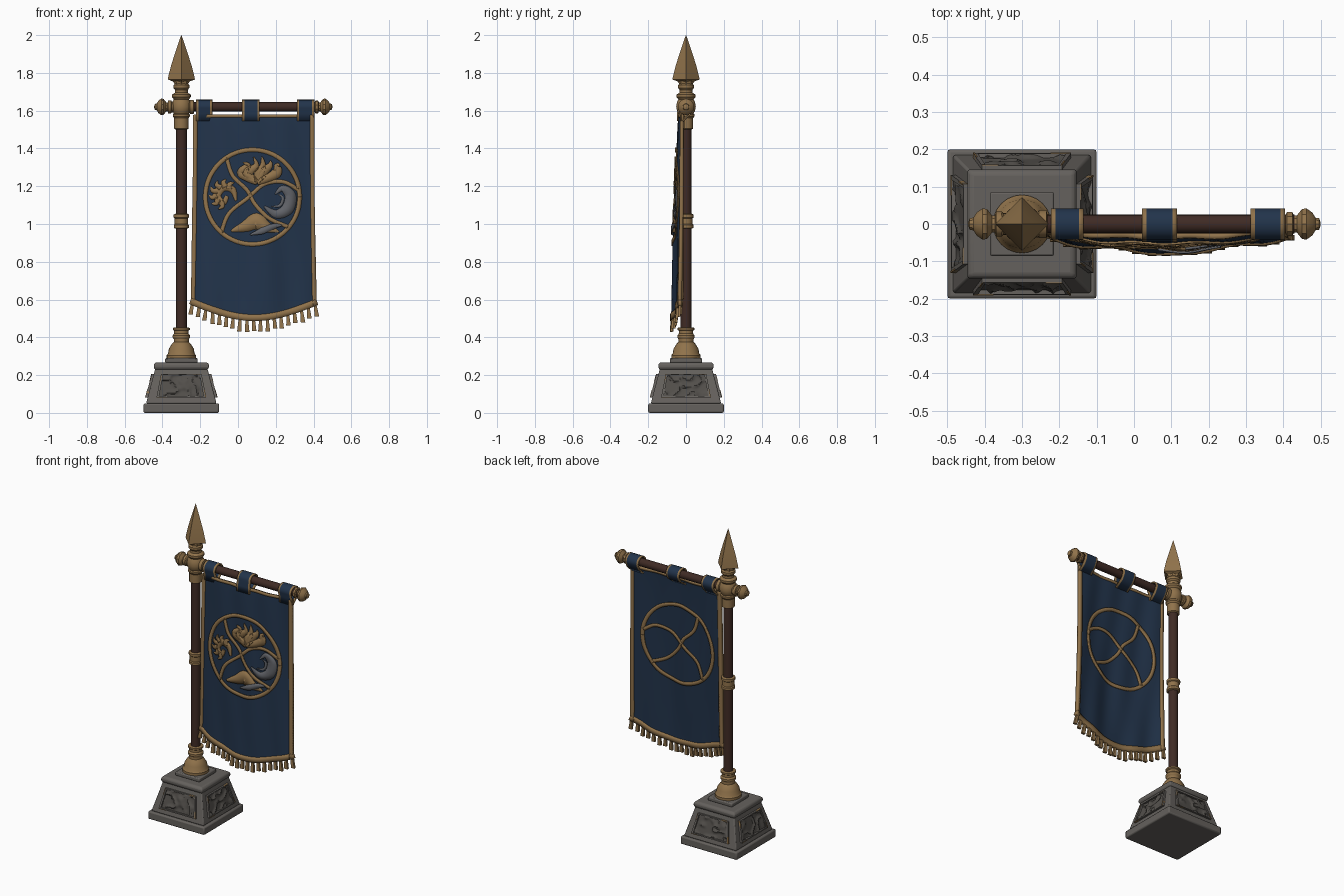
import bpy, bmesh, math, random
from mathutils import Matrix, Vector, noise

random.seed(4)
if "Cube" in bpy.data.objects:
    bpy.data.objects.remove(bpy.data.objects["Cube"])


def material(name, r, g, b):
    m = bpy.data.materials.new(name)
    m.use_nodes = True
    m.diffuse_color = (r, g, b, 1)
    bsdf = next(n for n in m.node_tree.nodes if n.type == "BSDF_PRINCIPLED")
    bsdf.inputs["Base Color"].default_value = (r, g, b, 1)
    return m


NAVY = material("navy cloth", .016, .034, .07)
GOLD = material("aged gold", .28, .17, .07)
WOOD = material("dark wood", .05, .024, .018)
STONE = material("grey stone", .13, .12, .11)
DARK = material("carved stone", .085, .078, .07)
SILVER = material("silver thread", .12, .125, .14)
PX = -0.3       # pole position
BAR_Z = 1.62    # crossbar height


def finish(name, bm, mats):
    bmesh.ops.recalc_face_normals(bm, faces=bm.faces)
    me = bpy.data.meshes.new(name)
    bm.to_mesh(me)
    bm.free()
    for m in mats:
        me.materials.append(m)
    ob = bpy.data.objects.new(name, me)
    bpy.context.scene.collection.objects.link(ob)
    return ob


def loft(bm, rings, closed=True, cap=True):
    """Join rows of points into a skin."""
    rows = [[bm.verts.new(p) for p in r] for r in rings]
    n = len(rows[0])
    for a, b in zip(rows, rows[1:]):
        for i in range(n if closed else n - 1):
            j = (i + 1) % n
            bm.faces.new((a[i], a[j], b[j], b[i]))
    if cap:
        bm.faces.new(rows[0])
        bm.faces.new(rows[-1])
    return rows


def lathe(name, profile, mat, sides=24, along_x=False, turn=0.0, center=(PX, 0, 0)):
    bm = bmesh.new()
    k = [turn + math.tau * i / sides for i in range(sides)]
    loft(bm, [[(r * math.cos(a), r * math.sin(a), h) for a in k] for r, h in profile])
    mtx = Matrix.Rotation(math.pi / 2, 4, "Y") if along_x else Matrix()
    bmesh.ops.transform(bm, matrix=Matrix.Translation(center) @ mtx, verts=bm.verts)
    return finish(name, bm, [mat])


def solidify(ob, t):
    m = ob.modifiers.new("thickness", "SOLIDIFY")
    m.thickness, m.offset = t, 0


def bevel(ob, w):
    m = ob.modifiers.new("worn edges", "BEVEL")
    m.width, m.segments, m.limit_method = w, 2, "ANGLE"


# Stone base: square steps made from four-sided lathes
def square(name, profile, mat=STONE, w=.006):
    ob = lathe(name, [(r * math.sqrt(2), z) for r, z in profile], mat, 4, turn=math.pi / 4)
    bevel(ob, w)


square("base_plinth", [(.2, 0), (.2, .05)], w=.008)
square("base_body", [(.186, .05), (.18, .075), (.138, .235)])
square("base_cap", [(.138, .228), (.146, .238), (.146, .258), (.135, .268)])
square("base_step", [(.086, .265), (.086, .29)])

# Carved panels with raised frames and gilded corners on the four sides
for i in range(4):
    spin = Matrix.Translation((PX, 0, 0)) @ Matrix.Rotation(i * math.pi / 2, 4, "Z")

    def slope(u, v, out):
        half = .184 - .046 * v
        return spin @ Vector((u * half, -half - out, .06 + .172 * v))

    bm = bmesh.new()
    rows = []
    for b in range(17):
        row = []
        for a in range(29):
            u, v = -.74 + 1.48 * a / 28, .13 + .72 * b / 16
            n = abs(noise.noise(Vector((u * 3.2 + i * 7, v * 4, 1.5))))
            row.append(slope(u, v, .001 + .02 * max(0, .55 - n * 2)))
        rows.append(row)
    loft(bm, rows, False, False)
    finish("base_carving", bm, [DARK])

    for part, mat, lim, wid, out in (("panel_frame", STONE, 1, .1, .012),
                                     ("panel_gilding", GOLD, .985, .035, .014)):
        bm = bmesh.new()
        s = [(-.74, .13), (.74, .13), (.74, .85), (-.74, .85)]
        for k in range(4):
            p, q = Vector(s[k]), Vector(s[(k + 1) % 4])
            if part == "panel_gilding":
                q = p.lerp(q, .2 + .12 * (k % 2))
            c = Vector((0, .49))
            pts = [p, q, c + (q - c) * (1 - wid), c + (p - c) * (1 - wid)]
            loft(bm, [[slope(e.x, e.y, h) for e in pts] for h in (0, out)])
        finish(part, bm, [mat])

# Pole and its gold fittings
lathe("pole", [(.029, .3), (.029, 1.6)], WOOD)
lathe("pole_socket", [(.078, .288), (.078, .305), (.07, .315), (.066, .34), (.05, .365), (.04, .375),
                      (.04, .39), (.046, .4), (.046, .41), (.038, .42), (.038, .435), (.045, .44),
                      (.045, .45), (.03, .453)], GOLD)
lathe("pole_middle_collar", [(.03, .975), (.04, .98), (.04, .995), (.035, 1.0), (.035, 1.03),
                             (.041, 1.035), (.041, 1.05), (.03, 1.055)], GOLD)
lathe("pole_head", [(.03, 1.5), (.038, 1.505), (.038, 1.56), (.045, 1.57), (.045, 1.58), (.04, 1.585),
                    (.048, 1.6), (.052, 1.62), (.048, 1.645), (.04, 1.66), (.05, 1.672), (.05, 1.685),
                    (.034, 1.695), (.034, 1.71), (.042, 1.72), (.042, 1.735), (.028, 1.75),
                    (.03, 1.79)], GOLD)
lathe("spear_head", [(.03, 1.735), (.045, 1.755), (.072, 1.765), (.068, 1.785), (.054, 1.84),
                     (.038, 1.89), (.018, 1.95), (.001, 2.0)], GOLD, 4)
lathe("spear_core", [(.036, 1.74), (.042, 1.775), (.036, 1.83), (.012, 1.93)], GOLD, 8)

# Crossbar with a finial at each end
lathe("crossbar", [(.025, -.36), (.025, .43)], WOOD, 20, True, center=(0, 0, BAR_Z))
lathe("crossbar_sleeve", [(.034, -.37), (.034, -.355), (.029, -.35), (.029, -.26), (.037, -.255),
                          (.037, -.235), (.026, -.232)], GOLD, 20, True, center=(0, 0, BAR_Z))
knob = [(.026, 0), (.034, .004), (.034, .018), (.024, .022), (.024, .03), (.042, .044),
        (.044, .056), (.032, .072), (.018, .08), (.016, .09), (.004, .094)]
lathe("right_finial", [(r, -.35 - h) for r, h in knob], GOLD, 10, True, center=(0, 0, BAR_Z))
lathe("left_finial", [(r, .406 + h) for r, h in knob], GOLD, 10, True, center=(0, 0, BAR_Z))


# Banner cloth: a bulging sheet with soft folds
def cloth_y(x, z):
    u = min(1, max(0, (x + .24) / .65))
    v = min(1, max(0, (1.575 - z) / 1.05))
    y = -.018 - .042 * math.sin(math.pi * u) * (.35 + .65 * v ** .6) - .012 * v
    return y + .005 * v * math.sin(15 * u + 3 * v) + .003 * math.sin(24 * u - 5 * v)


def cloth(u, v):
    bottom = .575 - .085 * math.sin(math.pi * u) - .005 * u
    z = 1.578 + (bottom - 1.578) * v
    x = -.234 + .634 * u + .012 * (2 * u - 1) * v * v
    return x, z


def sheet(x, z, off=0.0):
    return Vector((x, cloth_y(x, z) + off, z))


bm = bmesh.new()
loft(bm, [[sheet(*cloth(a / 40, b / 50)) for a in range(41)] for b in range(51)], False, False)
solidify(finish("banner_cloth", bm, [NAVY]), .008)


def ribbon(name, pts, widths, mat, off=0.0, thick=.006, steps=8):
    """A smooth strip lying on the cloth, with its width changing along it."""
    p = [Vector(q) for q in pts]
    w = widths if isinstance(widths, (list, tuple)) else [widths] * len(p)
    path = []
    for i in range(len(p) - 1):
        a, b, c, d = p[max(i - 1, 0)], p[i], p[i + 1], p[min(i + 2, len(p) - 1)]
        for k in range(steps + (i == len(p) - 2)):
            t = k / steps
            q = b + .5 * t * ((c - a) + t * ((2 * a - 5 * b + 4 * c - d) + t * (3 * b - a - 3 * c + d)))
            path.append((q, w[i] + (w[i + 1] - w[i]) * t))
    rows = []
    for i, (q, wide) in enumerate(path):
        d = (path[min(i + 1, len(path) - 1)][0] - path[max(i - 1, 0)][0]).normalized()
        side = Vector((-d.y, d.x)) * wide / 2
        rows.append([sheet(*(q + side * s), off) for s in (-1, 0, 1)])
    bm = bmesh.new()
    loft(bm, rows, False, False)
    solidify(finish(name, bm, [mat]), thick)


# Gold hems
line = [k / 16 for k in range(17)]
for name, u in (("right_hem", .012), ("left_hem", .988)):
    ribbon(name, [cloth(u, t) for t in line], .022, GOLD, 0, .02, 3)
ribbon("top_hem", [cloth(t, .006) for t in line], .016, GOLD, 0, .016, 3)
ribbon("bottom_hem", [cloth(-.01 + 1.02 * t, .985) for t in line], .034, GOLD, 0, .02, 3)

# Fringe tassels
for k in range(19):
    u = .005 + .99 * k / 18
    x, z = cloth(u, 1)
    lean = .006 * (2 * u - 1) + random.uniform(-.004, .004)
    length = random.uniform(.05, .064)
    bm = bmesh.new()
    rings = []
    for t, r in ((-.2, .007), (.3, .009), (1, .012)):
        c = sheet(x, z) + Vector((lean * t, -.004 * t, -length * t))
        rings.append([c + Vector((r * a, .007 * b, 0)) for a, b in ((-1, -1), (1, -1), (1, 1), (-1, 1))])
    loft(bm, rings)
    finish("fringe_tassel", bm, [GOLD])

# Hanging tabs looped over the crossbar, gold along both edges
for x0, x1 in ((-.222, -.135), (.022, .115), (.312, .404)):
    y0 = cloth_y((x0 + x1) / 2, 1.56)
    path = [(y0 - .005, 1.545), (y0 - .006, 1.585)]
    for k in range(11):
        a = math.pi * (1.05 - 1.15 * k / 10)
        path.append((.038 * math.cos(a), BAR_Z + .034 * math.sin(a)))
    path += [(.02, 1.58), (y0 + .006, 1.545)]
    cols = (x0, x0 + .012, (x0 + x1) / 2, x1 - .012, x1)
    bm = bmesh.new()
    loft(bm, [[(x, y, z) for x in cols] for y, z in path], False, False)
    for f in bm.faces:
        cx = f.calc_center_median().x
        f.material_index = int(cx < x0 + .012 or cx > x1 - .012)
    solidify(finish("banner_tab", bm, [NAVY, GOLD]), .008)


# Round emblem: drawn in units of its own radius
def stitch(name, pts, widths, mat=GOLD, off=-.008):
    w = [k * .25 for k in widths] if isinstance(widths, (list, tuple)) else widths * .25
    ribbon(name, [(.077 + .25 * a, 1.143 + .25 * b) for a, b in pts], w, mat, off)


circle = [(math.cos(a * math.pi / 12), math.sin(a * math.pi / 12)) for a in range(25)]
for off in (-.008, .008):
    stitch("emblem_ring", circle, .09, GOLD, off)
    stitch("emblem_rising_arm", [(-.66, -.75), (-.5, -.35), (-.1, -.02), (.25, .27), (.65, .32), (.97, .15)],
           .08, GOLD, off)
    stitch("emblem_falling_arm", [(-.55, .83), (-.42, .45), (-.12, .15), (.05, -.15), (.35, -.45), (.75, -.63)],
           .08, GOLD, off)

# Flame
for tip, bend in ((-.2, -.22), (.02, -.1), (.2, .14), (.38, .2), (.58, .5)):
    stitch("emblem_flame", [(.1, .3), (bend, .5), (tip * .8 + .06, .66), (tip, .9 - abs(tip - .12) * .5)],
           [.1, .22, .13, .01], GOLD, -.009)
# Beast head with curling mane
stitch("emblem_beast", [(-.35, -.08), (-.42, .15), (-.62, .2), (-.74, .02), (-.62, -.12), (-.54, .02)],
       [.04, .14, .16, .14, .12, .08])
for a in range(7):
    d = math.radians(50 + 33 * a)
    c, s = math.cos(d), math.sin(d)
    stitch("emblem_mane", [(-.6 + .16 * c, .05 + .16 * s), (-.6 + .25 * c - .05 * s, .05 + .25 * s + .05 * c),
                           (-.6 + .33 * c, .05 + .33 * s)], [.12, .1, .01], GOLD, -.009)
# Wave
stitch("emblem_wave", [(.25, -.2), (.5, -.36), (.74, -.25), (.8, .02), (.64, .18), (.48, .06)],
       [.03, .18, .26, .24, .14, .02], SILVER)
stitch("emblem_wave_crest", [(.4, -.2), (.58, -.18), (.64, -.02), (.54, .06)], [.01, .06, .06, .01], SILVER)
# Mountain
stitch("emblem_mountain", [(-.45, -.72), (-.15, -.62), (.08, -.52), (.3, -.64), (.56, -.74)],
       [.04, .24, .36, .22, .02])
stitch("emblem_mountain_shade", [(-.05, -.8), (.2, -.72), (.45, -.62), (.62, -.6)], [.02, .14, .12, .02],
       SILVER, -.013)

# Smooth shading with sharp edges kept
for ob in bpy.context.scene.objects:
    ob.select_set(ob.type == "MESH")
    if ob.type == "MESH":
        bpy.context.view_layer.objects.active = ob
bpy.ops.object.shade_smooth_by_angle()
